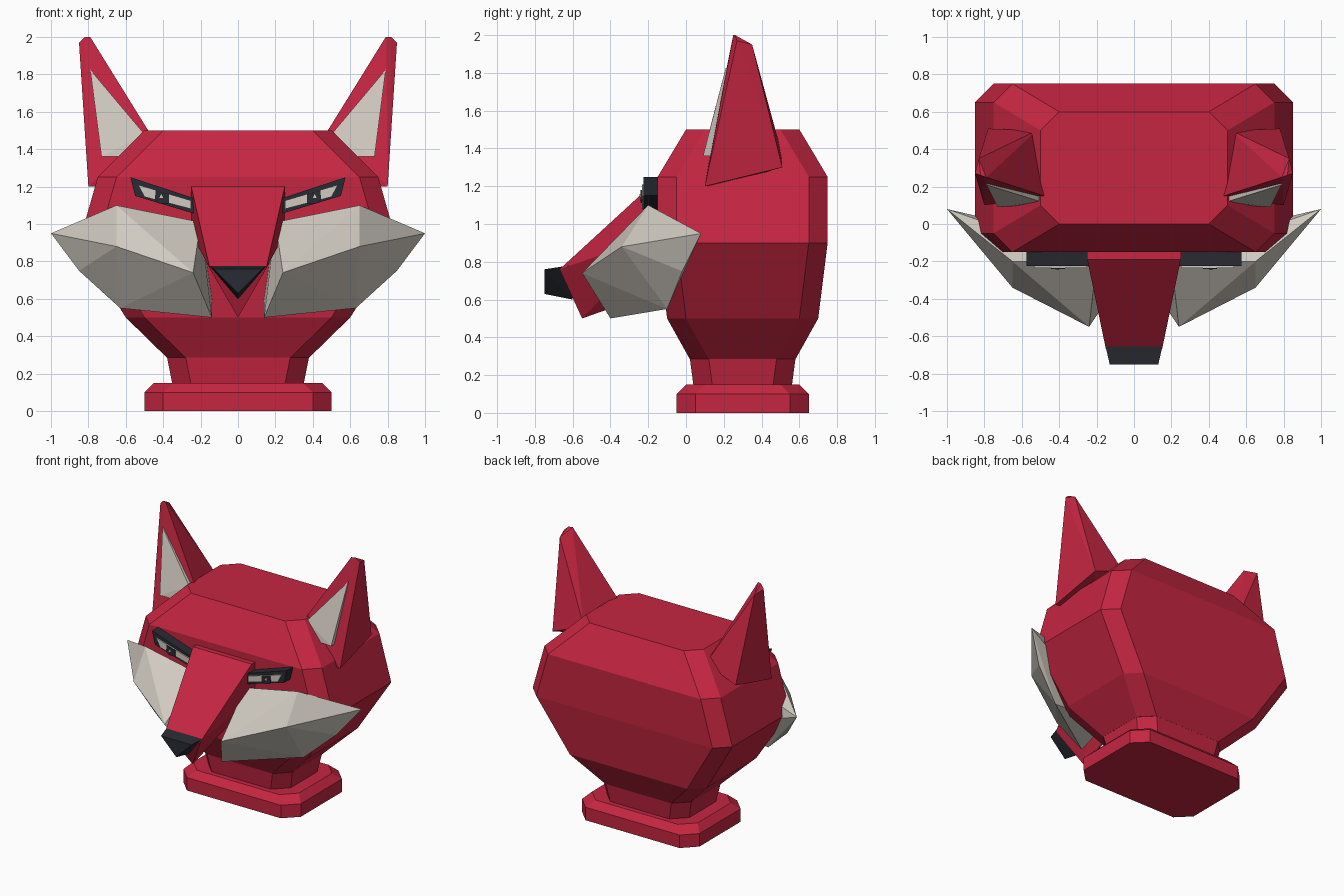
import bpy
import bmesh

cube = bpy.data.objects.get("Cube")
if cube:
    bpy.data.objects.remove(cube, do_unlink=True)


def make_material(name, colour):
    m = bpy.data.materials.new(name)
    m.use_nodes = True
    m.diffuse_color = (*colour, 1)
    m.node_tree.nodes["Principled BSDF"].inputs["Base Color"].default_value = (*colour, 1)
    return m


RED = make_material("red fur", (0.56, 0.019, 0.053))
CREAM = make_material("cream fur", (0.63, 0.59, 0.53))
DARK = make_material("dark slate", (0.022, 0.024, 0.033))


def finish(name, bm, material):
    bmesh.ops.recalc_face_normals(bm, faces=bm.faces)
    mesh = bpy.data.meshes.new(name)
    bm.to_mesh(mesh)
    bm.free()
    mesh.materials.append(material)
    obj = bpy.data.objects.new(name, mesh)
    bpy.context.collection.objects.link(obj)
    return obj


def loft(name, rings, material, chamfer=0.1, centre_y=0.3):
    """Stack of chamfered rectangles, each given as (z, half width, half depth)."""
    bm = bmesh.new()
    loops = []
    for z, w, d in rings:
        c = chamfer
        corner = [(w, d - c), (w - c, d), (c - w, d), (-w, d - c),
                  (-w, c - d), (c - w, -d), (w - c, -d), (w, c - d)]
        loops.append([bm.verts.new((x, y + centre_y, z)) for x, y in corner])
    for low, high in zip(loops, loops[1:]):
        for i in range(len(low)):
            j = (i + 1) % len(low)
            bm.faces.new((low[i], low[j], high[j], high[i]))
    bm.faces.new(loops[0])
    bm.faces.new(loops[-1])
    return finish(name, bm, material)


def solid(name, points, material, side=1):
    """Faceted convex block through its corner points."""
    bm = bmesh.new()
    for x, y, z in points:
        bm.verts.new((x * side, y, z))
    result = bmesh.ops.convex_hull(bm, input=bm.verts)
    loose = [v for v in bm.verts if not v.link_faces]
    bmesh.ops.delete(bm, geom=loose, context="VERTS")
    bmesh.ops.dissolve_limit(bm, angle_limit=0.02, verts=bm.verts, edges=bm.edges)
    return finish(name, bm, material)


def both(points):
    return [(s * x, y, z) for x, y, z in points for s in (1, -1)]


def plate(name, outline, front, back, material, side):
    """Flat outline in x and z, given thickness along y."""
    return solid(name, [(x, y, z) for x, z in outline for y in (front, back)], material, side)


# Pedestal, neck and skull
loft("base", [(0, 0.5, 0.35), (0.1, 0.5, 0.35), (0.15, 0.45, 0.3)], RED)
loft("neck", [(0.14, 0.35, 0.26), (0.29, 0.38, 0.28)], RED)
loft("head", [(0.285, 0.38, 0.28), (0.5, 0.6, 0.4), (0.9, 0.85, 0.45),
              (1.25, 0.75, 0.45), (1.5, 0.5, 0.3)], RED)

# Wedge muzzle and nose
solid("muzzle", both([(0.25, -0.19, 1.2), (0.25, -0.12, 1.2), (0.25, -0.12, 0.95),
                      (0.15, -0.67, 0.76), (0, -0.55, 0.5), (0, -0.1, 0.66)]), RED)
solid("nose", both([(0.16, -0.62, 0.78), (0.13, -0.75, 0.76),
                    (0, -0.75, 0.63), (0, -0.6, 0.6)]), DARK)

for label, side in (("left", 1), ("right", -1)):
    # Pointed ear with its pale lining
    solid(label + "_ear", [
        (0.8, 0.1, 1.2), (0.48, 0.15, 1.5), (0.55, 0.16, 1.2),
        (0.78, 0.51, 1.3), (0.52, 0.5, 1.4),
        (0.85, 0.27, 1.97), (0.79, 0.25, 2.0), (0.82, 0.26, 2.0), (0.83, 0.35, 1.95),
    ], RED, side)
    lining = [(0.73, 0.09, 1.36), (0.57, 0.1, 1.36), (0.5, 0.12, 1.48), (0.79, 0.21, 1.825)]
    solid(label + "_ear_lining",
          lining + [(x, y + 0.05, z) for x, y, z in lining], CREAM, side)

    # Flared cheek ruff
    solid(label + "_cheek", [
        (1.0, 0.08, 0.95), (0.65, -0.2, 1.1), (0.65, -0.34, 0.88), (0.24, -0.55, 0.74),
        (0.2, -0.2, 1.01), (0.14, -0.4, 0.5), (0.63, -0.1, 0.55), (0.85, -0.02, 0.75),
        (0.14, -0.12, 0.6),
    ], CREAM, side)

    # Slanted eye: frame, pale eye and pupil
    plate(label + "_eye_frame", [(0.575, 1.25), (0.55, 1.15), (0.15, 1.03), (0.15, 1.11)],
          -0.225, -0.14, DARK, side)
    plate(label + "_eye", [(0.535, 1.21), (0.5, 1.145), (0.25, 1.08), (0.25, 1.125)],
          -0.234, -0.22, CREAM, side)
    plate(label + "_pupil", [(0.44, 1.18), (0.445, 1.13), (0.42, 1.11),
                             (0.37, 1.11), (0.37, 1.16)], -0.24, -0.23, DARK, side)
    plate(label + "_eye_glint", [(0.41, 1.16), (0.42, 1.14), (0.4, 1.14)],
          -0.247, -0.238, CREAM, side)
